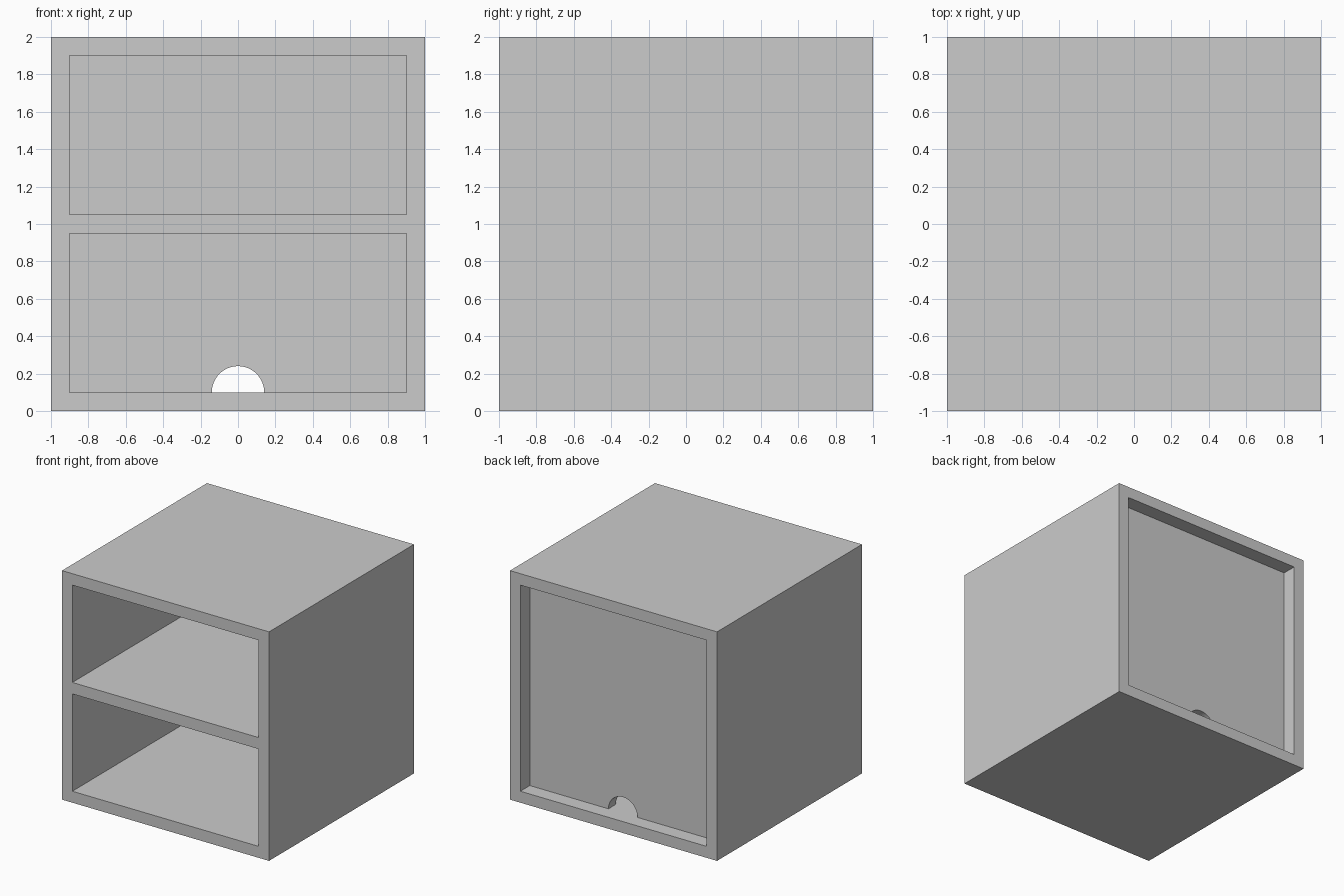
import bpy, bmesh, math

if "Cube" in bpy.data.objects:
    bpy.data.objects.remove(bpy.data.objects["Cube"])

PANEL_FRONT, PANEL_BACK = 0.77, 0.87   # back panel, set in from the rear edge


def prism(name, profile, y0, y1):
    """Extrude an (x, z) profile along y."""
    bm = bmesh.new()
    face = bm.faces.new([bm.verts.new((x, y0, z)) for x, z in profile])
    ext = bmesh.ops.extrude_face_region(bm, geom=[face])
    verts = [g for g in ext["geom"] if isinstance(g, bmesh.types.BMVert)]
    bmesh.ops.translate(bm, verts=verts, vec=(0, y1 - y0, 0))
    bmesh.ops.recalc_face_normals(bm, faces=bm.faces)
    mesh = bpy.data.meshes.new(name)
    bm.to_mesh(mesh)
    bm.free()
    obj = bpy.data.objects.new(name, mesh)
    bpy.context.collection.objects.link(obj)
    return obj


def rect(w, z0, z1):
    return [(-w, z0), (w, z0), (w, z1), (-w, z1)]


# cabinet body
cabinet = prism("cabinet", rect(1, 0, 2), -1, 1)

# half-round cable opening at the foot of the back panel
N, R = 32, 0.14
arch = [(R * math.cos(math.pi * i / N), 0.1 + R * math.sin(math.pi * i / N))
        for i in range(N + 1)]

cutters = [
    prism("lower_compartment_cutter", rect(0.9, 0.1, 0.95), -1.2, PANEL_FRONT),
    prism("upper_compartment_cutter", rect(0.9, 1.05, 1.9), -1.2, PANEL_FRONT),
    prism("rear_recess_cutter", rect(0.9, 0.1, 1.9), PANEL_BACK, 1.2),
    prism("cable_opening_cutter", arch, PANEL_FRONT - 0.05, PANEL_BACK + 0.05),
]

# carve the compartments, rear recess and opening
bpy.context.view_layer.objects.active = cabinet
cabinet.select_set(True)
for cutter in cutters:
    cutter.hide_render = True
    mod = cabinet.modifiers.new(cutter.name, 'BOOLEAN')
    mod.operation = 'DIFFERENCE'
    mod.solver = 'EXACT'
    mod.object = cutter
    bpy.ops.object.modifier_apply(modifier=mod.name)
    bpy.data.objects.remove(cutter)

bpy.ops.object.shade_smooth_by_angle(angle=math.radians(30))
